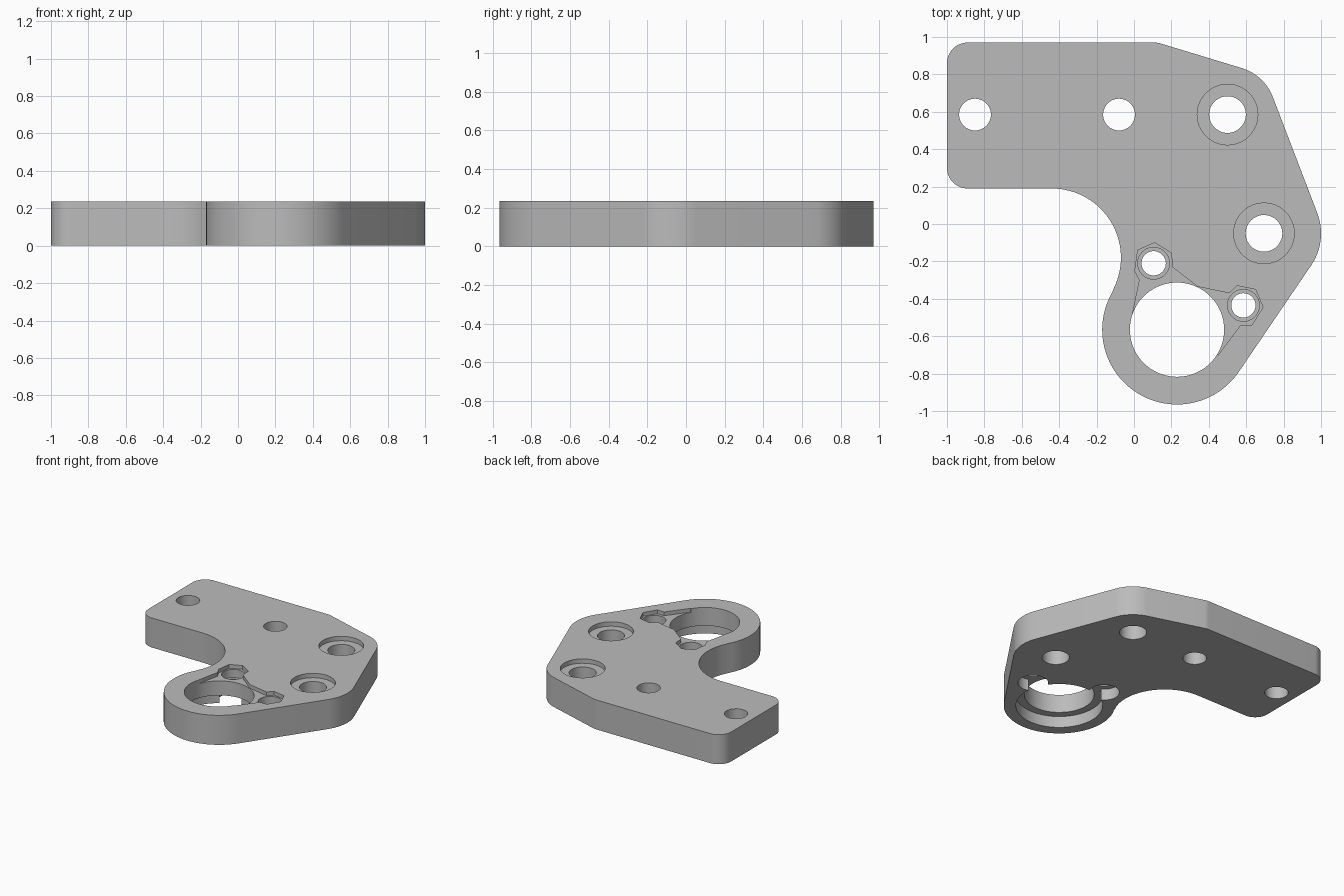
import bpy
import bmesh
from math import sin, cos, radians

if "Cube" in bpy.data.objects:
    bpy.data.objects.remove(bpy.data.objects["Cube"], do_unlink=True)

HEIGHT = 0.235
OVER = 0.1  # how far cutters reach past the plate

grey = bpy.data.materials.new("plain grey")
grey.use_nodes = True
grey.diffuse_color = (0.5, 0.5, 0.5, 1)
grey.node_tree.nodes["Principled BSDF"].inputs["Base Color"].default_value = grey.diffuse_color


def arc(centre, radius, start, end, steps=16):
    """Points along an arc, angles in degrees."""
    angles = [radians(start + (end - start) * i / steps) for i in range(steps + 1)]
    return [(centre[0] + radius * cos(a), centre[1] + radius * sin(a)) for a in angles]


def prism(name, points, bottom, top):
    """Extrude a flat outline between two heights."""
    bm = bmesh.new()
    base = bm.faces.new([bm.verts.new((x, y, bottom)) for x, y in points])
    extruded = bmesh.ops.extrude_face_region(bm, geom=[base])["geom"]
    verts = [v for v in extruded if isinstance(v, bmesh.types.BMVert)]
    bmesh.ops.translate(bm, verts=verts, vec=(0, 0, top - bottom))
    bmesh.ops.recalc_face_normals(bm, faces=bm.faces)
    mesh = bpy.data.meshes.new(name)
    bm.to_mesh(mesh)
    bm.free()
    mesh.materials.append(grey)
    obj = bpy.data.objects.new(name, mesh)
    bpy.context.collection.objects.link(obj)
    return obj


def cut(points, bottom=-OVER, top=HEIGHT + OVER):
    """Subtract an extruded outline from the plate."""
    cutter = prism("cutter", points, bottom, top)
    cutter.hide_render = True
    mod = plate.modifiers.new("cut", "BOOLEAN")
    mod.operation = "DIFFERENCE"
    mod.solver = "EXACT"
    mod.object = cutter
    bpy.context.view_layer.objects.active = plate
    bpy.ops.object.modifier_apply(modifier=mod.name)
    bpy.data.objects.remove(cutter, do_unlink=True)


def bore(centre, radius, bottom=-OVER, top=HEIGHT + OVER, sides=48):
    cut(arc(centre, radius, 0, 360, sides)[:-1], bottom, top)


# Plate outline, clockwise from the back right corner
bearing = (0.23, -0.565)
bosses = [(0.5, 0.585), (0.695, -0.05)]
outline = (
    arc((-0.89, 0.86), 0.11, 180, 90)
    + arc((0.11, 0.86), 0.11, 90, 72, 4)
    + arc(bosses[0], 0.26, 72, 20)
    + arc(bosses[1], 0.305, 20, -34)
    + arc(bearing, 0.4, -34, -210, 48)
    + arc((-0.44, -0.18), 0.37, -30, 90, 32)[1:]
    + arc((-0.89, 0.30), 0.11, 270, 180)
)
plate = prism("mounting_plate", outline, 0, HEIGHT)

# Plain mounting holes
for x in (-0.85, -0.08):
    bore((x, 0.585), 0.085)

# Counterbored mounting holes
for centre in bosses:
    bore(centre, 0.162, HEIGHT - 0.035)
    bore(centre, 0.098)

# Shallow top recess around both screws, running out into the bearing hole
recess = [
    (-0.01, -0.49), (0.03, -0.30), (0.005, -0.25), (0.02, -0.14), (0.11, -0.10),
    (0.20, -0.155), (0.205, -0.23), (0.34, -0.335), (0.51, -0.37), (0.55, -0.33),
    (0.65, -0.35), (0.69, -0.445), (0.63, -0.54), (0.57, -0.54), (0.45, -0.70),
    (0.25, -0.56),
]
cut(recess, HEIGHT - 0.03)

# Screw holes, wider at the top, with round pockets underneath
for centre in [(0.105, -0.21), (0.585, -0.435)]:
    bore(centre, 0.085, 0.14)
    bore(centre, 0.065)
    bore(centre, 0.11, top=0.09)

# Bearing hole with a wider seat underneath
bore(bearing, 0.313, top=0.09, sides=72)
bore(bearing, 0.252, sides=72)

# Smooth curved walls, crisp edges
bpy.ops.object.select_all(action="DESELECT")
plate.select_set(True)
bpy.context.view_layer.objects.active = plate
bpy.ops.object.shade_smooth_by_angle(angle=radians(25))
